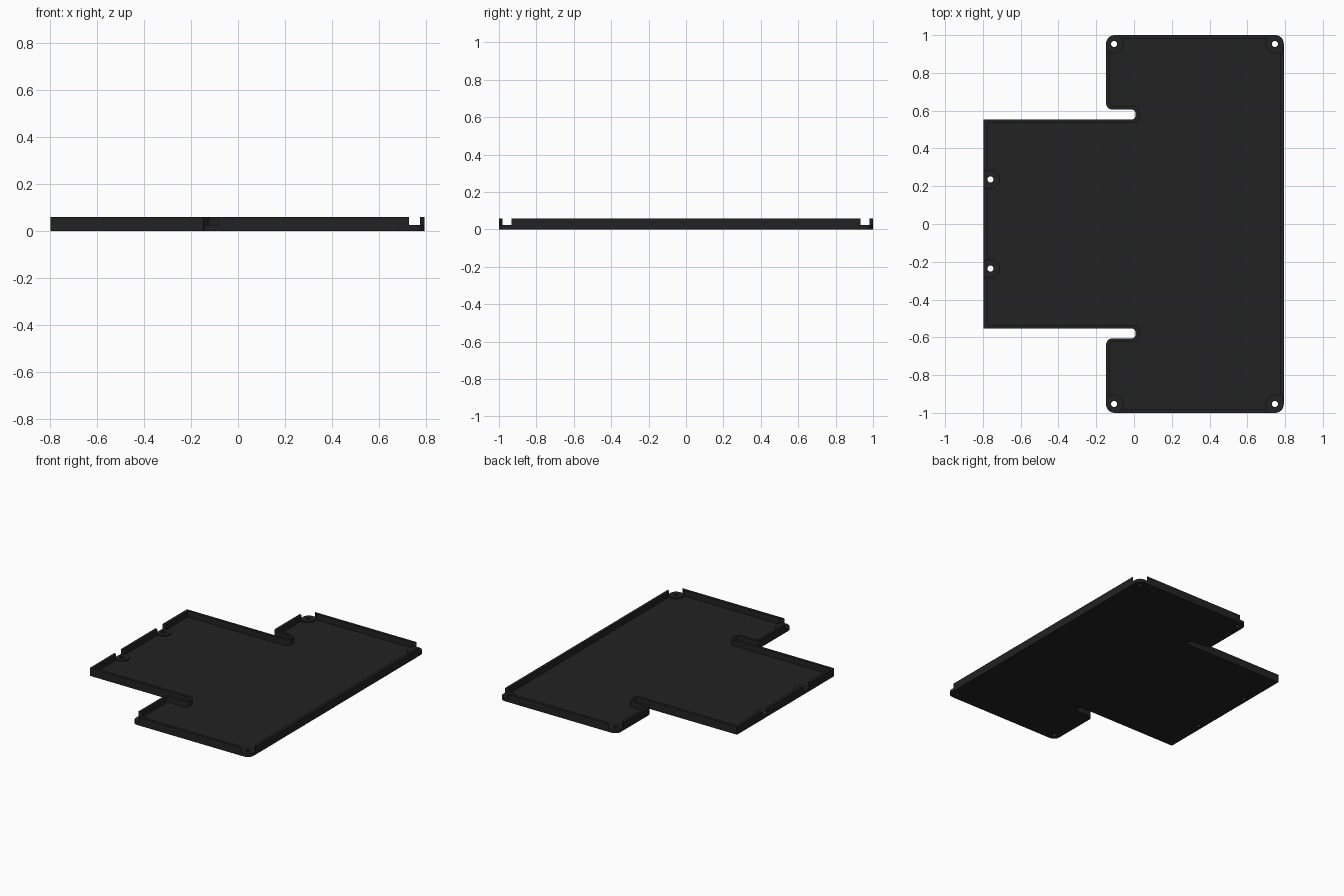
import bpy, bmesh, math
from mathutils import Vector

if "Cube" in bpy.data.objects:
    bpy.data.objects.remove(bpy.data.objects["Cube"])

HEIGHT, FLOOR, SEAT, WALL = 0.058, 0.016, 0.024, 0.02

mat = bpy.data.materials.new("charcoal plastic")
mat.diffuse_color = (0.016, 0.016, 0.016, 1)
mat.use_nodes = True
mat.node_tree.nodes["Principled BSDF"].inputs["Base Color"].default_value = mat.diffuse_color

# Upper half of the outline, counter-clockwise: x, y, corner radius
upper = [(0.793, 1.0, 0.045), (-0.148, 1.0, 0.045), (-0.148, 0.605, 0.035),
         (0.008, 0.605, 0.018), (0.008, 0.554, 0.018), (-0.796, 0.554, 0)]
outline = upper + [(x, -y, r) for x, y, r in reversed(upper)]


def rounded(corners, inset=0.0, steps=6):
    """Inset a right-angled outline and round its corners."""
    pts, n = [], len(corners)
    for i, (x, y, r) in enumerate(corners):
        p = Vector((x, y))
        d1 = (p - Vector(corners[i - 1][:2])).normalized()
        d2 = (Vector(corners[(i + 1) % n][:2]) - p).normalized()
        convex = d1.cross(d2) > 0
        p += (Vector((-d1.y, d1.x)) + Vector((-d2.y, d2.x))) * inset
        if r > 0 or not convex:
            r = max(r - inset, 0.004) if convex else r + inset
        if r == 0:
            pts.append(p)
            continue
        c = p - d1 * r + d2 * r
        for k in range(steps + 1):
            a = math.pi / 2 * k / steps
            pts.append(c + (d1 * math.sin(a) - d2 * math.cos(a)) * r)
    return pts


def circles(radius, sides=32):
    """One circle at every screw position."""
    return [[Vector((x + radius * math.cos(math.tau * k / sides),
                     y + radius * math.sin(math.tau * k / sides)))
             for k in range(sides)] for x, y in screws]


def prism(name, loops, z0, z1):
    bm = bmesh.new()
    for pts in loops:
        face = bm.faces.new([bm.verts.new((p.x, p.y, z0)) for p in pts])
        top = bmesh.ops.extrude_face_region(bm, geom=[face])["geom"]
        bmesh.ops.translate(bm, vec=(0, 0, z1 - z0),
                            verts=[v for v in top if isinstance(v, bmesh.types.BMVert)])
    bmesh.ops.recalc_face_normals(bm, faces=bm.faces)
    me = bpy.data.meshes.new(name)
    bm.to_mesh(me)
    bm.free()
    me.materials.append(mat)
    ob = bpy.data.objects.new(name, me)
    bpy.context.collection.objects.link(ob)
    return ob


def cut(target, cutter):
    mod = target.modifiers.new("cut", "BOOLEAN")
    mod.operation, mod.solver, mod.object = "DIFFERENCE", "EXACT", cutter
    deps = bpy.context.evaluated_depsgraph_get()
    me = bpy.data.meshes.new_from_object(target.evaluated_get(deps))
    target.modifiers.clear()
    target.data = me
    bpy.data.objects.remove(cutter)


screws = [(x, s * y) for x, y in ((-0.105, 0.953), (0.746, 0.953), (-0.76, 0.236))
          for s in (1, -1)]

# Tray with a thin rim; material is left standing around each screw
tray = prism("tray", [rounded(outline)], 0, HEIGHT)
pocket = prism("pocket_cutter", [rounded(outline, WALL)], FLOOR, 0.1)
cut(pocket, prism("boss_keeper", circles(0.05), -0.05, 0.15))
cut(tray, pocket)

# Screw seats cut down through the rim, then the through holes
cut(tray, prism("seat_cutter", circles(0.051), SEAT, 0.12))
cut(tray, prism("hole_cutter", circles(0.016, 24), -0.05, 0.13))

bpy.ops.object.select_all(action="DESELECT")
tray.select_set(True)
bpy.context.view_layer.objects.active = tray
bpy.ops.object.shade_smooth_by_angle(angle=math.radians(30))
